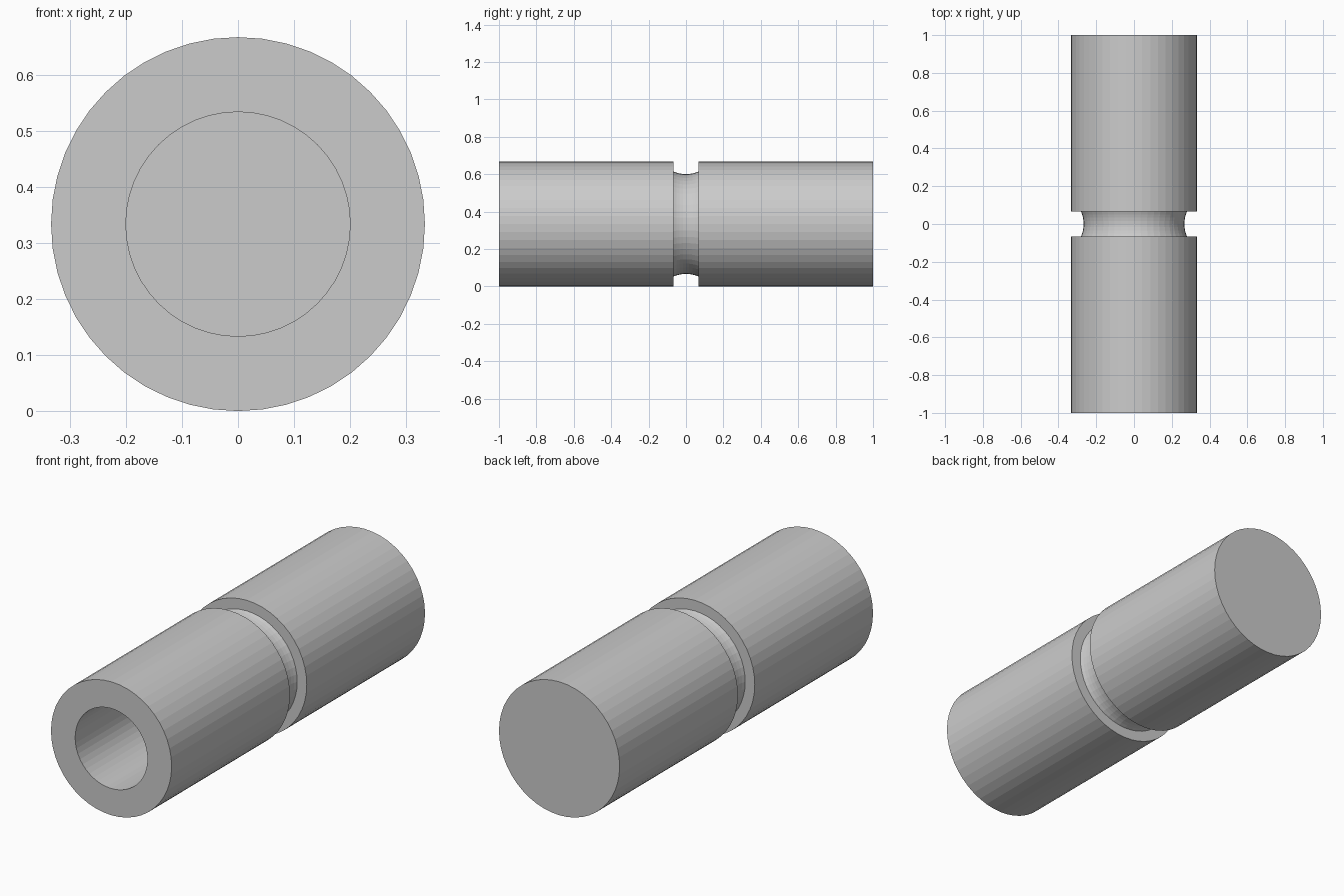
import bpy
import bmesh
import math
from mathutils import Matrix, Vector

if "Cube" in bpy.data.objects:
    bpy.data.objects.remove(bpy.data.objects["Cube"], do_unlink=True)

UNIT = 1 / 15
RADIUS = 5 * UNIT
SIDES = 48

grey = bpy.data.materials.new("plain grey")
grey.use_nodes = True
colour = (0.6, 0.6, 0.6, 1)
grey.diffuse_color = colour
grey.node_tree.nodes["Principled BSDF"].inputs["Base Color"].default_value = colour


def lathe(name, profile):
    """Spin (radius, y) points about the y axis; the ends lie on the axis."""
    bm = bmesh.new()
    verts = [bm.verts.new((0, y, r)) for r, y in profile]
    # end points stay off the axis so the caps become single polygons
    edges = [bm.edges.new(pair) for pair in zip(verts, verts[1:])]
    bmesh.ops.spin(bm, geom=verts + edges, cent=(0, 0, 0), axis=(0, 1, 0),
                   angle=math.tau, steps=SIDES, use_duplicate=False)
    bmesh.ops.remove_doubles(bm, verts=bm.verts, dist=1e-5)
    rim = [e for e in bm.edges if e.is_boundary]
    bmesh.ops.holes_fill(bm, edges=rim, sides=0)
    bmesh.ops.recalc_face_normals(bm, faces=bm.faces)
    bmesh.ops.translate(bm, verts=bm.verts, vec=(0, 0, RADIUS))
    mesh = bpy.data.meshes.new(name)
    bm.to_mesh(mesh)
    bm.free()
    mesh.materials.append(grey)
    obj = bpy.data.objects.new(name, mesh)
    bpy.context.collection.objects.link(obj)
    return obj


# Concave arc along the floor of the groove
ARC_RADIUS = 2.5 * UNIT
GROOVE_RADIUS = 4 * UNIT
swing = math.asin(UNIT / ARC_RADIUS)
groove = []
for i in range(9):
    a = swing * (i / 4 - 1)
    groove.append((GROOVE_RADIUS + ARC_RADIUS * (1 - math.cos(a)),
                   ARC_RADIUS * math.sin(a)))

# Blind bore at the front, outer wall, groove, solid back end
BORE = 3 * UNIT
DEPTH = 12 * UNIT
lathe("grooved_sleeve",
      [(BORE, DEPTH - 1), (BORE, -1), (RADIUS, -1), (RADIUS, -UNIT)]
      + groove + [(RADIUS, UNIT), (RADIUS, 1)])
